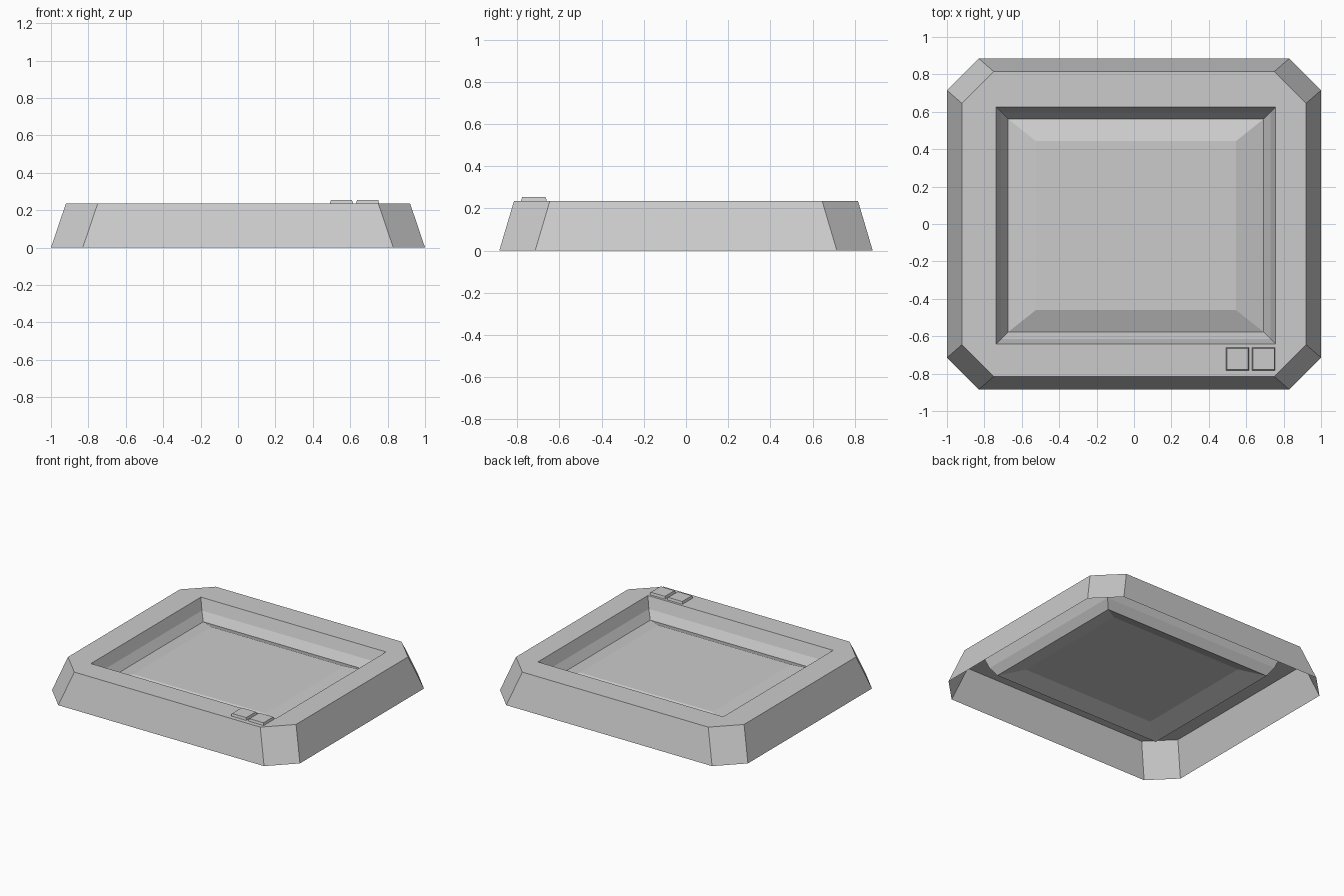
import bpy, bmesh

old = bpy.data.objects.get("Cube")
if old:
    bpy.data.objects.remove(old)

grey = bpy.data.materials.new("light_grey")
grey.use_nodes = True
GREY = (0.6, 0.6, 0.6, 1)
grey.diffuse_color = GREY
grey.node_tree.nodes["Principled BSDF"].inputs["Base Color"].default_value = GREY

TOP = 0.236           # height of the rim
SCREEN_Z = 0.098      # height of the screen's edge
CORNERS = ((1, 1), (-1, 1), (-1, -1), (1, -1))


def finish(bm, name):
    mesh = bpy.data.meshes.new(name)
    bm.to_mesh(mesh)
    bm.free()
    mesh.materials.append(grey)
    obj = bpy.data.objects.new(name, mesh)
    bpy.context.collection.objects.link(obj)
    return obj


def rect(bm, x0, x1, y0, y1, z, inset=0):
    """Counter-clockwise rectangle of vertices, starting at +x +y."""
    x0, x1, y0, y1 = x0 + inset, x1 - inset, y0 + inset, y1 - inset
    return [bm.verts.new((x1 if sx > 0 else x0, y1 if sy > 0 else y0, z))
            for sx, sy in CORNERS]


def octagon(bm, hx, hy, cut, z):
    """Rectangle with cut corners, two vertices per corner."""
    loop = []
    for sx, sy in CORNERS:
        pair = [(sx * hx, sy * (hy - cut), z), (sx * (hx - cut), sy * hy, z)]
        if sx * sy < 0:
            pair.reverse()
        loop += [bm.verts.new(p) for p in pair]
    return loop


def bridge(bm, a, b):
    n = len(a)
    for i in range(n):
        j = (i + 1) % n
        bm.faces.new((a[i], a[j], b[j], b[i]))


# Housing: open-bottomed sloped sides, flat rim and recess walls
bm = bmesh.new()
base = octagon(bm, 1.0, 0.885, 0.17, 0)
rim = octagon(bm, 0.92, 0.815, 0.17, TOP)
bridge(bm, base, rim)
opening = (-0.737, 0.757, -0.642, 0.625)
lip = rect(bm, *opening, TOP)
for k in range(4):
    nxt = (k + 1) % 4
    bm.faces.new((rim[2 * k], rim[2 * k + 1], lip[k]))
    bm.faces.new((rim[2 * k + 1], rim[2 * nxt], lip[nxt], lip[k]))
bend = rect(bm, *opening, TOP - 0.08, 0.027)
foot = rect(bm, *opening, SCREEN_Z, 0.064)
bridge(bm, lip, bend)
bridge(bm, bend, foot)
finish(bm, "housing")

# Screen: slightly raised panel with sloping borders
bm = bmesh.new()
edge = rect(bm, *opening, SCREEN_Z, 0.064)
panel = rect(bm, -0.525, 0.545, -0.46, 0.443, SCREEN_Z + 0.047)
bridge(bm, edge, panel)
bm.faces.new(panel)
finish(bm, "screen")

# Two low buttons at the front corner of the rim
for name, x in (("inner_button", 0.553), ("outer_button", 0.693)):
    bm = bmesh.new()
    box = (x - 0.062, x + 0.062, -0.782, -0.66)
    low = rect(bm, *box, TOP)
    high = rect(bm, *box, TOP + 0.017, 0.005)
    bridge(bm, low, high)
    bm.faces.new(high)
    finish(bm, name)
